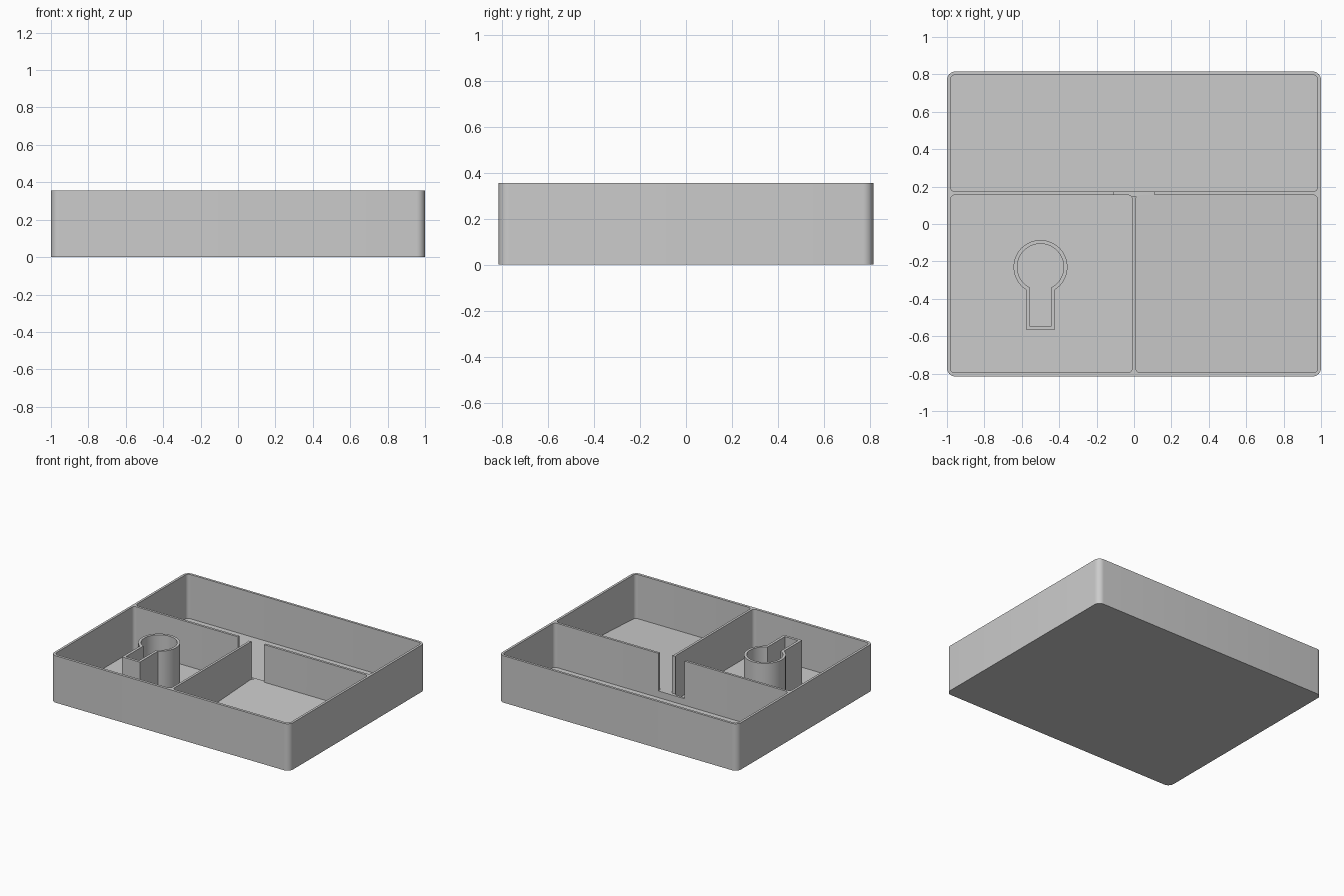
import bpy, bmesh, math

cube = bpy.data.objects.get("Cube")
if cube:
    bpy.data.objects.remove(cube, do_unlink=True)

HEIGHT, FLOOR, RAMP_TOP = 0.355, 0.02, 0.07
OVER = HEIGHT + 0.1

grey = bpy.data.materials.new("plain_grey")
grey.use_nodes = True
grey.diffuse_color = (0.6, 0.6, 0.6, 1)
grey.node_tree.nodes["Principled BSDF"].inputs["Base Color"].default_value = (0.6, 0.6, 0.6, 1)


def rounded_rect(x0, x1, y0, y1, r, steps=8):
    """Counter-clockwise outline of a rectangle with rounded corners."""
    corners = [(x1 - r, y1 - r), (x0 + r, y1 - r), (x0 + r, y0 + r), (x1 - r, y0 + r)]
    pts = []
    for q, (cx, cy) in enumerate(corners):
        for i in range(steps + 1):
            a = math.pi / 2 * (q + i / steps)
            pts.append((cx + r * math.cos(a), cy + r * math.sin(a)))
    return pts


def keyhole(cx, cy, r, half, end, steps=56):
    """Round head with a straight slot running down to y = end."""
    a0 = -math.pi / 2 + math.asin(half / r)
    sweep = 2 * math.pi - 2 * math.asin(half / r)
    pts = [(cx + r * math.cos(a0 + sweep * i / steps),
            cy + r * math.sin(a0 + sweep * i / steps)) for i in range(steps + 1)]
    return pts + [(cx - half, end), (cx + half, end)]


def prism(name, outline, z0, z1):
    """Extrude an outline; z0 may be a function of y for a sloping base."""
    base = z0 if callable(z0) else (lambda y: z0)
    bm = bmesh.new()
    low = [bm.verts.new((x, y, base(y))) for x, y in outline]
    top = [bm.verts.new((x, y, z1)) for x, y in outline]
    bm.faces.new(low[::-1])
    bm.faces.new(top)
    n = len(outline)
    for i in range(n):
        j = (i + 1) % n
        bm.faces.new((low[i], low[j], top[j], top[i]))
    bmesh.ops.recalc_face_normals(bm, faces=bm.faces)
    mesh = bpy.data.meshes.new(name)
    bm.to_mesh(mesh)
    bm.free()
    ob = bpy.data.objects.new(name, mesh)
    bpy.context.collection.objects.link(ob)
    mesh.materials.append(grey)
    return ob


def carve(ob, cutters):
    """Subtract each cutter, bake the result and drop the cutters."""
    for c in cutters:
        c.hide_render = True
        mod = ob.modifiers.new("cut", 'BOOLEAN')
        mod.operation, mod.solver, mod.object = 'DIFFERENCE', 'EXACT', c
    deps = bpy.context.evaluated_depsgraph_get()
    mesh = bpy.data.meshes.new_from_object(ob.evaluated_get(deps))
    ob.modifiers.clear()
    ob.data = mesh
    for c in cutters:
        bpy.data.objects.remove(c, do_unlink=True)


def smooth(ob):
    bpy.ops.object.select_all(action='DESELECT')
    ob.select_set(True)
    bpy.context.view_layer.objects.active = ob
    bpy.ops.object.shade_smooth_by_angle(angle=math.radians(30))


def ramp(y):
    """Sloping floor, rising from the front wall to the rear divider."""
    return FLOOR + (RAMP_TOP - FLOOR) * (y + 0.795) / 0.95


# Tray body with three compartments and a gap in the rear divider
tray = prism("tray", rounded_rect(-1, 1, -0.815, 0.815, 0.045), 0, HEIGHT)
carve(tray, [
    prism("rear_cell", rounded_rect(-0.982, 0.982, 0.173, 0.797, 0.025), FLOOR, OVER),
    prism("keyhole_cell", rounded_rect(-0.982, -0.009, -0.795, 0.155, 0.025), FLOOR, OVER),
    prism("ramp_cell", rounded_rect(0.009, 0.982, -0.795, 0.155, 0.025), ramp, OVER),
    prism("divider_gap", [(-0.11, 0.147), (0.11, 0.147), (0.11, 0.18), (-0.11, 0.18)],
          RAMP_TOP, OVER),
])
smooth(tray)

# Keyhole-shaped holder standing in one compartment
holder = prism("keyhole_holder", keyhole(-0.5, -0.23, 0.144, 0.075, -0.568),
               FLOOR - 0.005, HEIGHT)
carve(holder, [prism("holder_hollow", keyhole(-0.5, -0.23, 0.124, 0.055, -0.548), FLOOR, OVER)])
smooth(holder)
